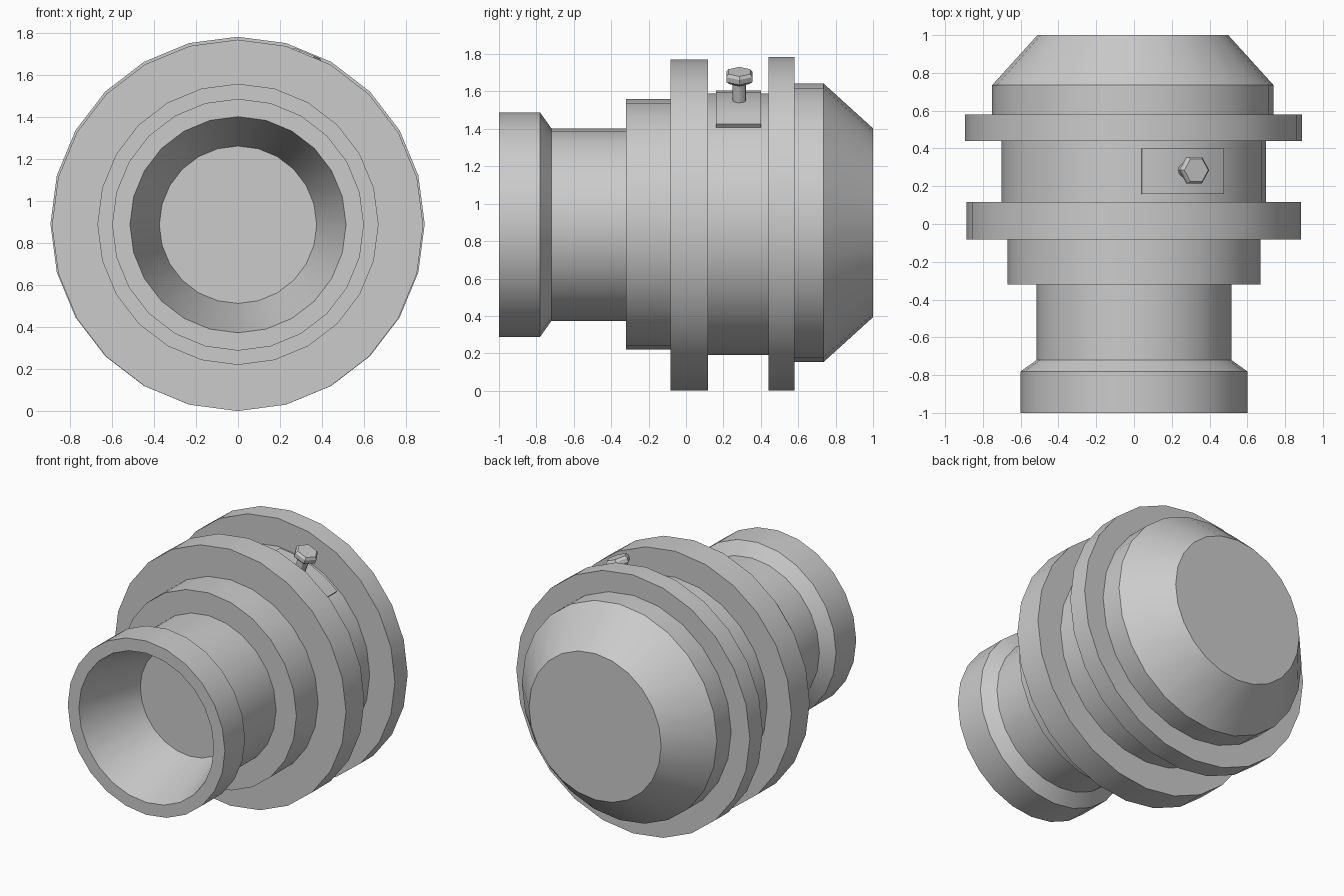
import bpy, bmesh, math
from mathutils import Matrix, Vector

cube = bpy.data.objects.get("Cube")
if cube:
    bpy.data.objects.remove(cube)

AXIS_Z = 0.89


def material(name, rgb):
    m = bpy.data.materials.new(name)
    m.use_nodes = True
    m.diffuse_color = (*rgb, 1)
    m.node_tree.nodes["Principled BSDF"].inputs["Base Color"].default_value = (*rgb, 1)
    return m


grey = material("plain grey", (0.6, 0.6, 0.6))


def finish(name, bm, smooth=True):
    bmesh.ops.recalc_face_normals(bm, faces=bm.faces)
    me = bpy.data.meshes.new(name)
    bm.to_mesh(me)
    bm.free()
    me.materials.append(grey)
    ob = bpy.data.objects.new(name, me)
    bpy.context.collection.objects.link(ob)
    if smooth:
        bpy.ops.object.select_all(action='DESELECT')
        ob.select_set(True)
        bpy.context.view_layer.objects.active = ob
        bpy.ops.object.shade_smooth_by_angle(angle=math.radians(30))
    return ob


def turned(name, profile, sides=24, place=Matrix.Identity(4), smooth=True):
    """Solid of revolution about local z from (height, radius) pairs, capped at both ends."""
    bm = bmesh.new()
    rings = []
    for h, r in profile:
        angles = [2 * math.pi * i / sides for i in range(sides)]
        rings.append([bm.verts.new((r * math.cos(a), r * math.sin(a), h)) for a in angles])
    for a, b in zip(rings, rings[1:]):
        for i in range(sides):
            j = (i + 1) % sides
            bm.faces.new((a[i], a[j], b[j], b[i]))
    bm.faces.new(rings[0])
    bm.faces.new(rings[-1])
    bm.transform(place)
    return finish(name, bm, smooth)


def along_y(x=0.0, z=AXIS_Z):
    return Matrix.Translation((x, 0, z)) @ Matrix.Rotation(-math.pi / 2, 4, 'X')


# Hollow front neck with a tapered bore, rim and step
turned("front_neck", [(-0.53, 0.375), (-1, 0.515), (-1, 0.6), (-0.78, 0.6),
                      (-0.72, 0.515), (-0.32, 0.515)], place=along_y(0, 0.888))
# Stepped barrel and flanges
turned("front_collar", [(-0.32, 0.67), (-0.08, 0.67)], place=along_y())
turned("front_flange", [(-0.083, 0.885), (0.117, 0.885)], place=along_y(-0.002, 0.885))
turned("middle_barrel", [(0.117, 0.7), (0.44, 0.7)], place=along_y(-0.002))
turned("rear_flange", [(0.44, 0.892), (0.58, 0.892)], place=along_y(-0.002, 0.892))
# Tapered rear end
turned("rear_cap", [(0.58, 0.745), (0.735, 0.745), (1, 0.505)], place=along_y(-0.006, 0.898))

# Curved plate hugging the barrel
bm = bmesh.new()
sections = []
for i in range(7):
    a = math.radians(3.3 + i * 6.4)
    sections.append([bm.verts.new((r * math.sin(a), y, AXIS_Z + r * math.cos(a)))
                     for r, y in ((0.69, 0.16), (0.717, 0.16), (0.717, 0.4), (0.69, 0.4))])
for a, b in zip(sections, sections[1:]):
    for i in range(4):
        j = (i + 1) % 4
        bm.faces.new((a[i], a[j], b[j], b[i]))
bm.faces.new(sections[0])
bm.faces.new(sections[-1])
finish("curved_plate", bm)

# Hex-headed screw standing radially on the plate
radial = (Matrix.Translation((0, 0.285, AXIS_Z))
          @ Matrix.Rotation(math.radians(22), 4, 'Y'))
turned("screw_shaft", [(0.68, 0.037), (0.83, 0.037)], 12, radial)
turned("screw_head", [(0.82, 0.06), (0.836, 0.08), (0.864, 0.08), (0.88, 0.068)],
       6, radial, smooth=False)
